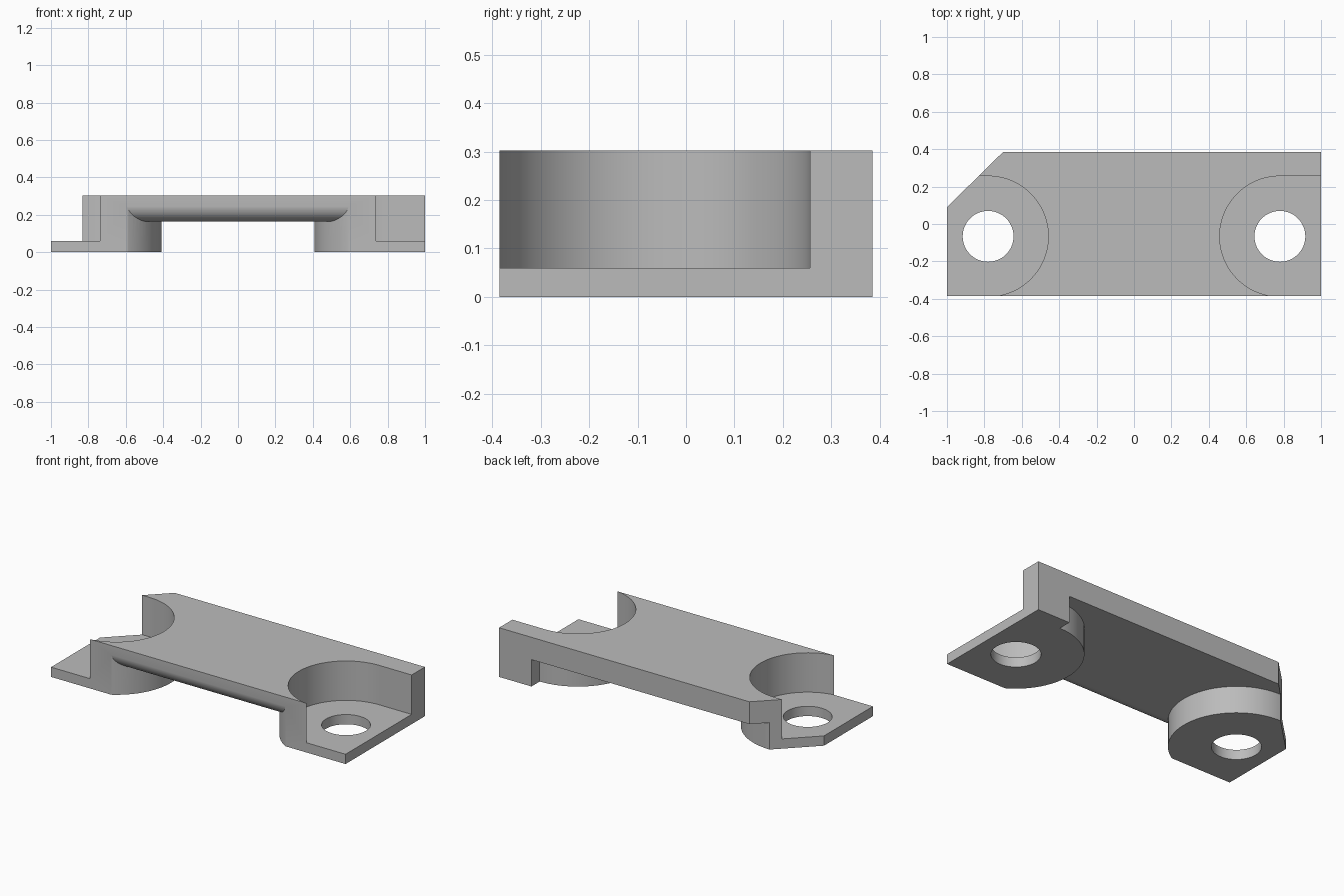
import bpy, bmesh, math
from mathutils import Vector

if "Cube" in bpy.data.objects:
    bpy.data.objects.remove(bpy.data.objects["Cube"], do_unlink=True)

LEG_X, LEG_Y = 0.78, -0.066      # bolt hole centre
HALF_Y, TOP, PLATE = 0.385, 0.302, 0.06
UNDER, ROUND = 0.165, 0.088      # slab underside and its rounded front edge


def arc(cx, cy, r, start, end, steps):
    angles = [math.radians(start + (end - start) * i / steps) for i in range(steps + 1)]
    return [(cx + r * math.cos(a), cy + r * math.sin(a)) for a in angles]


def prism(name, points, low, high, along_x=False):
    """Extrude a closed outline along z, or a (y, z) outline along x."""
    place = (lambda u, v: (low, u, v)) if along_x else (lambda u, v: (u, v, low))
    step = Vector((high - low, 0, 0)) if along_x else Vector((0, 0, high - low))
    bm = bmesh.new()
    face = bm.faces.new([bm.verts.new(place(u, v)) for u, v in points])
    new = bmesh.ops.extrude_face_region(bm, geom=[face])["geom"]
    bmesh.ops.translate(bm, vec=step, verts=[g for g in new if isinstance(g, bmesh.types.BMVert)])
    bmesh.ops.recalc_face_normals(bm, faces=bm.faces)
    mesh = bpy.data.meshes.new(name)
    bm.to_mesh(mesh)
    bm.free()
    obj = bpy.data.objects.new(name, mesh)
    bpy.context.collection.objects.link(obj)
    return obj


def cut(target, cutter):
    """Subtract the cutter from the target and discard it."""
    cutter.hide_render = True
    mod = target.modifiers.new("cut", "BOOLEAN")
    mod.operation, mod.solver, mod.object = "DIFFERENCE", "EXACT", cutter
    bpy.context.view_layer.objects.active = target
    bpy.ops.object.modifier_apply(modifier=mod.name)
    bpy.data.objects.remove(cutter, do_unlink=True)


# Block with one clipped back corner
bracket = prism("mounting_bracket", [(-1, -HALF_Y), (1, -HALF_Y), (1, HALF_Y),
                                     (-0.70, HALF_Y), (-1, 0.09)], 0, TOP)

# Hollow under the bridge, leaving the round legs and rounding the front edge
edge = arc(-HALF_Y + ROUND, UNDER + ROUND, ROUND + 0.0005, 270, 180, 16)
hollow = prism("hollow_cutter", [(0.6, -0.2), (0.6, UNDER)] + edge
               + [(-0.6, UNDER + ROUND), (-0.6, -0.2)], -LEG_X, LEG_X, along_x=True)
for side in (-1, 1):
    leg = arc(side * LEG_X, LEG_Y, 0.371, 1, 358.5, 95)
    cut(hollow, prism("leg_cutter", leg, -0.4, 0.6))
cut(bracket, hollow)

# Bolt pockets open to the ends, and bolt holes through the feet
for side in (-1, 1):
    pocket = arc(LEG_X, LEG_Y, 0.322, 90, 270, 48) + [(1.2, LEG_Y - 0.322), (1.2, LEG_Y + 0.322)]
    cut(bracket, prism("pocket_cutter", [(side * x, y) for x, y in pocket], PLATE, 0.6))
    hole = arc(side * LEG_X, LEG_Y, 0.136, 0, 354, 59)
    cut(bracket, prism("hole_cutter", hole, -0.2, 0.2))

# Grey finish
grey = bpy.data.materials.new("plain_grey")
grey.use_nodes = True
colour = (0.5, 0.5, 0.5, 1)
grey.diffuse_color = colour
grey.node_tree.nodes["Principled BSDF"].inputs["Base Color"].default_value = colour
bracket.data.materials.clear()
bracket.data.materials.append(grey)
for poly in bracket.data.polygons:
    poly.material_index = 0

bpy.ops.object.select_all(action="DESELECT")
bracket.select_set(True)
bpy.context.view_layer.objects.active = bracket
bpy.ops.object.shade_smooth_by_angle(angle=math.radians(30))
